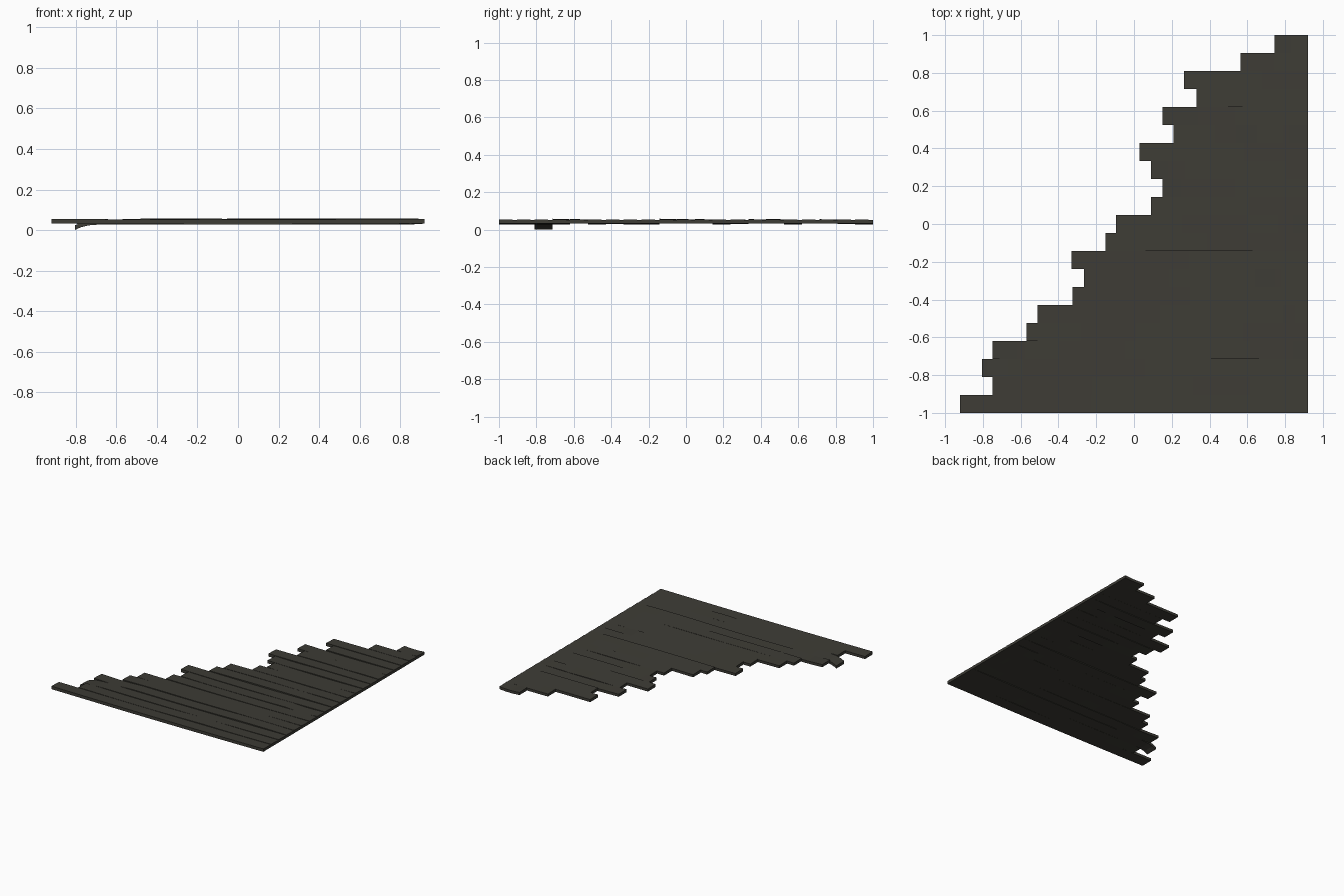
import bpy, bmesh, math, random

if "Cube" in bpy.data.objects:
    bpy.data.objects.remove(bpy.data.objects["Cube"])

random.seed(4)

mat = bpy.data.materials.new("dark weathered wood")
mat.diffuse_color = (0.047, 0.045, 0.036, 1)
mat.use_nodes = True
mat.node_tree.nodes["Principled BSDF"].inputs["Base Color"].default_value = mat.diffuse_color

ROWS = 21
W = 2.0 / ROWS
RIGHT = 0.92
# left end of each row of boards, front to back
LEFT = [-0.92, -0.75, -0.805, -0.75, -0.57, -0.51, -0.325, -0.265, -0.33, -0.15,
        -0.095, 0.09, 0.15, 0.09, 0.03, 0.21, 0.15, 0.33, 0.265, 0.565, 0.745]
# butt joints along some of the rows
JOINTS = {1: [0.31], 3: [-0.4, 0.31], 4: [0.01], 5: [0.79], 7: [0.64],
          10: [0.6], 13: [0.45], 15: [0.65]}
BENT_ROW = 2
BOTTOM, TOP, TILT = 0.032, 0.052, 0.003


def board(name, x0, x1, y0, y1, sag, drop_end=False):
    """One long board, slightly bowed along x, its front edge a little proud."""
    xs = [x0 + (x1 - x0) * k / 8 for k in range(9)]
    if drop_end:
        xs = [x0, x0 + 0.03, x0 + 0.07, x0 + 0.14] + xs[1:]
    bm = bmesh.new()
    rings = []
    for x in xs:
        dz = sag * math.sin(math.pi * (x - x0) / (x1 - x0))
        if drop_end:
            dz -= 0.032 * math.exp(-(x - x0) / 0.05)
        rings.append([bm.verts.new((x, y, z + dz)) for y, z in
                      ((y0, BOTTOM), (y1, BOTTOM), (y1, TOP), (y0, TOP + TILT))])
    for a, b in zip(rings, rings[1:]):
        for k in range(4):
            n = (k + 1) % 4
            bm.faces.new((a[k], a[n], b[n], b[k]))
    bm.faces.new(rings[0])
    bm.faces.new(rings[-1])
    bmesh.ops.recalc_face_normals(bm, faces=bm.faces)
    me = bpy.data.meshes.new(name)
    bm.to_mesh(me)
    bm.free()
    me.materials.append(mat)
    bpy.context.collection.objects.link(bpy.data.objects.new(name, me))


# rows of floor boards, stepped along the broken left side
for i, left in enumerate(LEFT):
    cuts = [left] + JOINTS.get(i, []) + [RIGHT]
    y0 = -1 + i * W
    for j, (a, b) in enumerate(zip(cuts, cuts[1:])):
        board(f"floor_board_{i + 1}_{j + 1}", a, b, y0, y0 + W,
              random.uniform(-0.006, 0.004), i == BENT_ROW)
